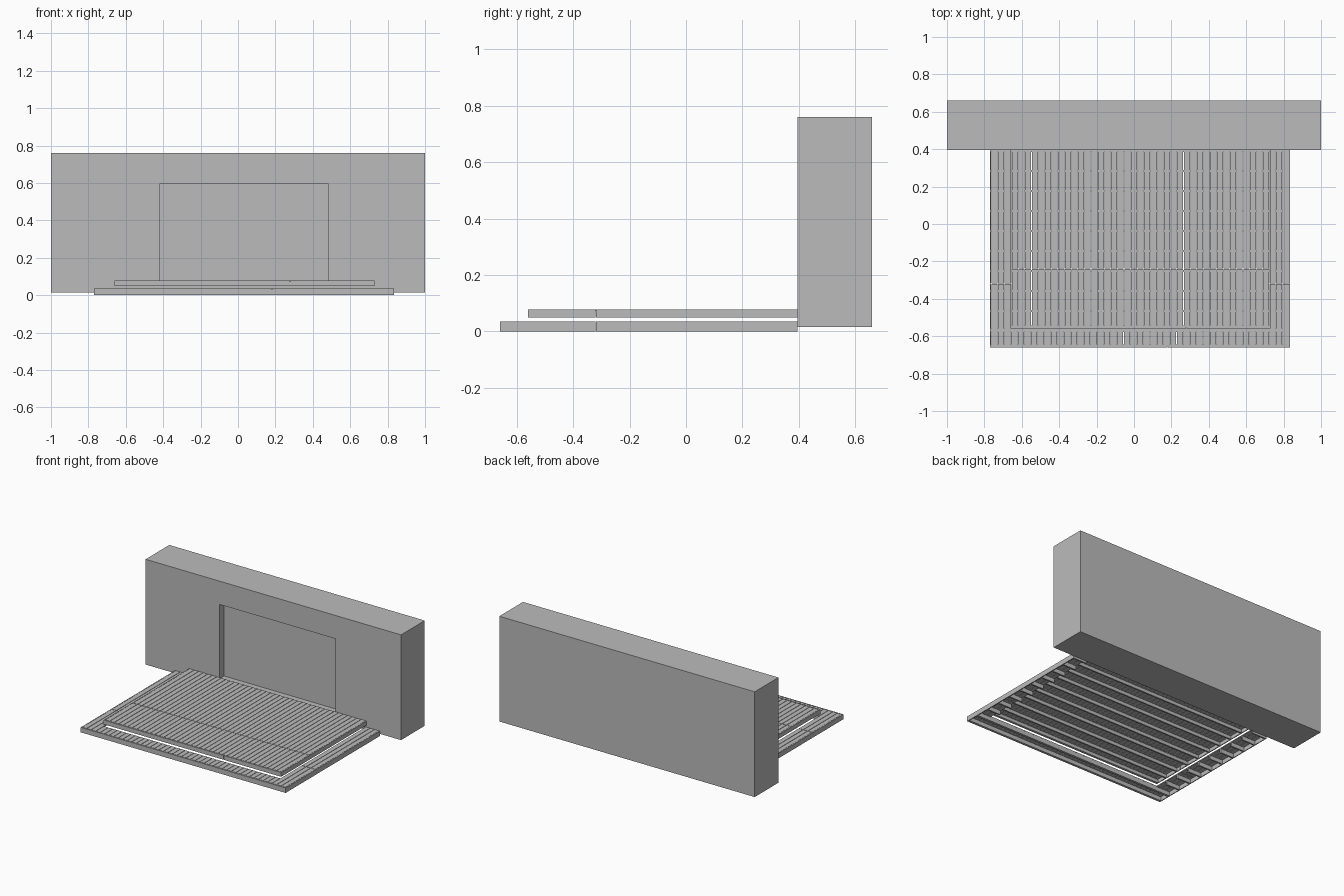
import bpy
import bmesh
from mathutils import Matrix, Vector

cube = bpy.data.objects.get("Cube")
if cube:
    bpy.data.objects.remove(cube, do_unlink=True)

grey = bpy.data.materials.new("plain grey")
grey.use_nodes = True
grey.diffuse_color = (0.5, 0.5, 0.5, 1)
grey.node_tree.nodes["Principled BSDF"].inputs["Base Color"].default_value = (0.5, 0.5, 0.5, 1)


def make_boxes(name, boxes):
    """One object from boxes given as (x0, x1, y0, y1, z0, z1)."""
    bm = bmesh.new()
    for x0, x1, y0, y1, z0, z1 in boxes:
        centre = Vector((x0 + x1, y0 + y1, z0 + z1)) / 2
        size = Matrix.Diagonal((x1 - x0, y1 - y0, z1 - z0, 1))
        bmesh.ops.create_cube(bm, size=1, matrix=Matrix.Translation(centre) @ size)
    mesh = bpy.data.meshes.new(name)
    bm.to_mesh(mesh)
    bm.free()
    mesh.materials.append(grey)
    obj = bpy.data.objects.new(name, mesh)
    bpy.context.collection.objects.link(obj)
    return obj


BACK = 0.395      # front plane of the wall
PITCH = 0.0357    # board spacing
GAP = 0.003       # slit between boards
BOARD = 0.007     # board thickness
TRIM = 0.006      # edge board thickness
JOIST = 0.011     # joist width
SPACING = 0.1067  # joist spacing
SEAM = 0.0015


def build_deck(name, x0, x1, y0, z0, z1, joint, seam_x, seam_y, hole=None):
    """Deck of boards along y on joists along x, with edge boards on three sides.
    hole = (left, right, front) leaves the area by the wall open."""
    ix0, ix1, iy0 = x0 + TRIM, x1 - TRIM, y0 + TRIM
    under = z1 - BOARD

    # Boards, cut at the butt joint or at the opening
    boards = []
    count = round((x1 - x0) / PITCH)
    step = (ix1 - ix0) / count
    for i in range(count):
        a = ix0 + i * step + GAP / 2
        b = a + step - GAP
        if hole and hole[0] < (a + b) / 2 < hole[1]:
            boards.append((a, b, iy0 + GAP, hole[2], under, z1))
        else:
            boards.append((a, b, iy0 + GAP, joint - SEAM, under, z1))
            boards.append((a, b, joint + SEAM, BACK, under, z1))
    make_boxes(name + "_boards", boards)

    # Joists, shortened beside the opening
    joists = []
    rows = [iy0]
    y = BACK - JOIST
    while y > iy0 + 2 * JOIST:
        rows.append(y)
        y -= SPACING
    if hole:
        rows.append(hole[2] - JOIST)
    for y in rows:
        if hole and y + JOIST > hole[2] + 0.001:
            joists.append((ix0, hole[0], y, y + JOIST, z0, under))
            joists.append((hole[1], ix1, y, y + JOIST, z0, under))
        else:
            joists.append((ix0, ix1, y, y + JOIST, z0, under))
    make_boxes(name + "_joists", joists)

    # Edge boards, each side in two lengths
    trim = [(x0, seam_x - SEAM, y0, iy0, z0, z1), (seam_x + SEAM, x1, y0, iy0, z0, z1)]
    for a, b in ((x0, ix0), (ix1, x1)):
        trim.append((a, b, iy0, seam_y - SEAM, z0, z1))
        trim.append((a, b, seam_y + SEAM, BACK, z0, z1))
    make_boxes(name + "_edge_boards", trim)


build_deck("lower_deck", -0.77, 0.835, -0.66, 0, 0.035, -0.32, 0.18, -0.32,
           hole=(-0.66, 0.725, -0.56))
build_deck("upper_deck", -0.66, 0.73, -0.56, 0.048, 0.078, -0.24, 0.28, -0.32)

# House wall with a shallow doorway recess
wall = make_boxes("wall", [(-1, 1, BACK, 0.66, 0.015, 0.76)])
cutter = make_boxes("doorway_cutter", [(-0.42, 0.485, BACK - 0.1, BACK + 0.05, 0.07, 0.595)])
cutter.hide_render = True
cut = wall.modifiers.new("doorway", "BOOLEAN")
cut.operation = "DIFFERENCE"
cut.solver = "EXACT"
cut.object = cutter
bpy.context.view_layer.objects.active = wall
bpy.ops.object.modifier_apply(modifier=cut.name)
bpy.data.objects.remove(cutter, do_unlink=True)
